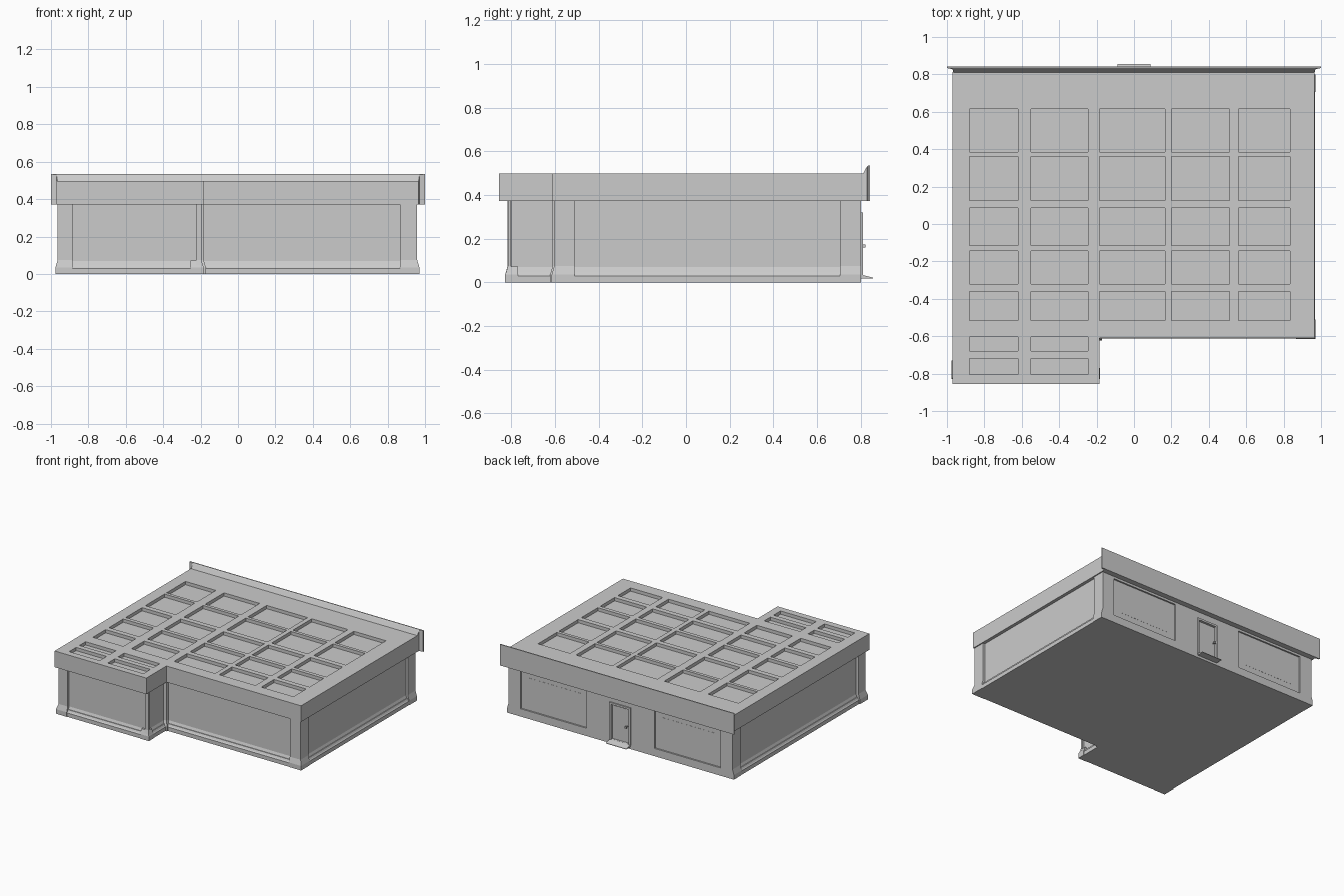
import bpy, bmesh

if "Cube" in bpy.data.objects:
    bpy.data.objects.remove(bpy.data.objects["Cube"])


def loft(name, rings):
    """Join equal-length closed rings of points and cap both ends."""
    bm = bmesh.new()
    rows = [[bm.verts.new(p) for p in r] for r in rings]
    n = len(rows[0])
    for a, b in zip(rows, rows[1:]):
        for i in range(n):
            j = (i + 1) % n
            bm.faces.new((a[i], a[j], b[j], b[i]))
    bm.faces.new(rows[0][::-1])
    bm.faces.new(rows[-1])
    bmesh.ops.recalc_face_normals(bm, faces=bm.faces)
    me = bpy.data.meshes.new(name)
    bm.to_mesh(me)
    bm.free()
    ob = bpy.data.objects.new(name, me)
    bpy.context.collection.objects.link(ob)
    return ob


def rect(x0, x1, y0, y1, z):
    return [(x0, y0, z), (x1, y0, z), (x1, y1, z), (x0, y1, z)]


def ell(x0, x1, y0, y1, xw, yw, z, d=0):
    """L-shaped outline, inset by d on every side but the back."""
    return [(x0 + d, y0 + d, z), (xw - d, y0 + d, z), (xw - d, yw + d, z),
            (x1 - d, yw + d, z), (x1 - d, y1, z), (x0 + d, y1, z)]


def box(name, x0, x1, y0, y1, z0, z1):
    return loft(name, [rect(x0, x1, y0, y1, z0), rect(x0, x1, y0, y1, z1)])


def cut(target, boxes, name):
    """Cut a set of separate boxes out of the target."""
    bm = bmesh.new()
    for x0, x1, y0, y1, z0, z1 in boxes:
        v = bmesh.ops.create_cube(bm, size=1)["verts"]
        for p in v:
            p.co = (x0 if p.co.x < 0 else x1, y0 if p.co.y < 0 else y1,
                    z0 if p.co.z < 0 else z1)
    me = bpy.data.meshes.new(name)
    bm.to_mesh(me)
    bm.free()
    ob = bpy.data.objects.new(name, me)
    bpy.context.collection.objects.link(ob)
    m = target.modifiers.new("cut", 'BOOLEAN')
    m.object, m.operation, m.solver = ob, 'DIFFERENCE', 'EXACT'
    bpy.context.view_layer.objects.active = target
    target.select_set(True)
    bpy.ops.object.modifier_apply(modifier="cut")
    bpy.data.objects.remove(ob)


# Walls with stepped plinth, recessed below the eaves
FOOT = (-0.968, 0.967, -0.825, 0.80, -0.185, -0.612)
steps = [(0, 0), (0.03, 0), (0.037, 0.006), (0.05, 0.012), (0.05, 0.018),
         (0.07, 0.026), (0.372, 0.026)]
walls = loft("walls", [ell(*FOOT, z, d) for z, d in steps])

# Recessed back panels and doorway
cut(walls, [(0.29, 0.855, 0.788, 0.9, 0.06, 0.355),
            (-0.855, -0.29, 0.788, 0.9, 0.06, 0.355),
            (-0.075, 0.075, 0.79, 0.9, 0.035, 0.305)], "back_recesses")

# Window panes in the back panels
for s, side in ((1, "right"), (-1, "left")):
    a, b = sorted((0.35 * s, 0.79 * s))
    box("pane_" + side, a, b, 0.78, 0.789, 0.11, 0.31)

# Corner posts with flared feet: outer sides flare, inner sides are straight
FLARE = [(0.0, 0.0), (0.035, 0.0), (0.075, 0.012), (0.372, 0.012)]


def post(name, x0, x1, y0, y1, fx0=0, fx1=0, fy0=0):
    loft(name, [rect(x0 + fx0 * d, x1 - fx1 * d, y0 + fy0 * d, y1, z)
                for z, d in FLARE])


post("post_front_left", -0.976, -0.885, -0.828, -0.73, fx0=1, fy0=1)
post("post_front_right", 0.865, 0.97, -0.615, -0.51, fx1=1, fy0=1)
post("post_back_left", -0.97, -0.88, 0.705, 0.80, fx0=1)
post("post_back_right", 0.88, 0.97, 0.705, 0.80, fx1=1)
post("post_wing_corner", -0.225, -0.184, -0.827, -0.80, fx1=1, fy0=1)
post("post_inner_corner", -0.23, -0.172, -0.622, -0.56, fx1=1, fy0=1)
# Low foot block on the wing corner
loft("wing_corner_foot", [rect(-0.255, -0.183, -0.828, -0.77, 0),
                          rect(-0.255, -0.183, -0.828, -0.77, 0.035),
                          rect(-0.255, -0.198, -0.814, -0.77, 0.072)])

# Roof slab with fascia and sunken roof panels
ROOF = (-0.97, 0.966, -0.855, 0.812, -0.185, -0.61)
roof = loft("roof", [ell(*ROOF, 0.372), ell(*ROOF, 0.497)])
cols = [(-0.88, -0.62), (-0.55, -0.245), (-0.185, 0.165), (0.2, 0.51), (0.56, 0.835)]
rows = [(0.385, 0.615), (0.125, 0.36), (-0.115, 0.085), (-0.32, -0.145), (-0.515, -0.36)]
wing_rows = [(-0.68, -0.605), (-0.805, -0.72)]
cells = [(*c, *r, 0.472, 0.6) for c in cols for r in rows]
cells += [(*c, *r, 0.472, 0.6) for c in cols[:2] for r in wing_rows]
cut(roof, cells, "roof_panels")

# Raised sign board along the back edge, widening to the outer face
loft("back_parapet", [[(-w, y, 0.372), (w, y, 0.372), (w, y, t), (-w, y, t)]
                      for y, w, t in ((0.81, 0.966, 0.497), (0.828, 0.97, 0.53),
                                      (0.834, 1.0, 0.535), (0.842, 1.0, 0.535))])

# Door frame, leaf panel, knob and sloping doorstep
for s, side in ((1, "right"), (-1, "left")):
    a, b = sorted((0.075 * s, 0.09 * s))
    box("door_jamb_" + side, a, b, 0.79, 0.809, 0.03, 0.305)
box("door_lintel", -0.09, 0.09, 0.79, 0.809, 0.305, 0.32)
box("door_leaf", -0.066, 0.066, 0.78, 0.796, 0.042, 0.297)
box("door_knob_stem", -0.06, -0.054, 0.79, 0.812, 0.163, 0.171)
box("door_knob", -0.064, -0.05, 0.81, 0.822, 0.16, 0.174)
loft("doorstep", [[(x, 0.79, 0.018), (x, 0.855, 0.018), (x, 0.855, 0.022),
                   (x, 0.815, 0.032), (x, 0.79, 0.036)] for x in (-0.087, 0.087)])
